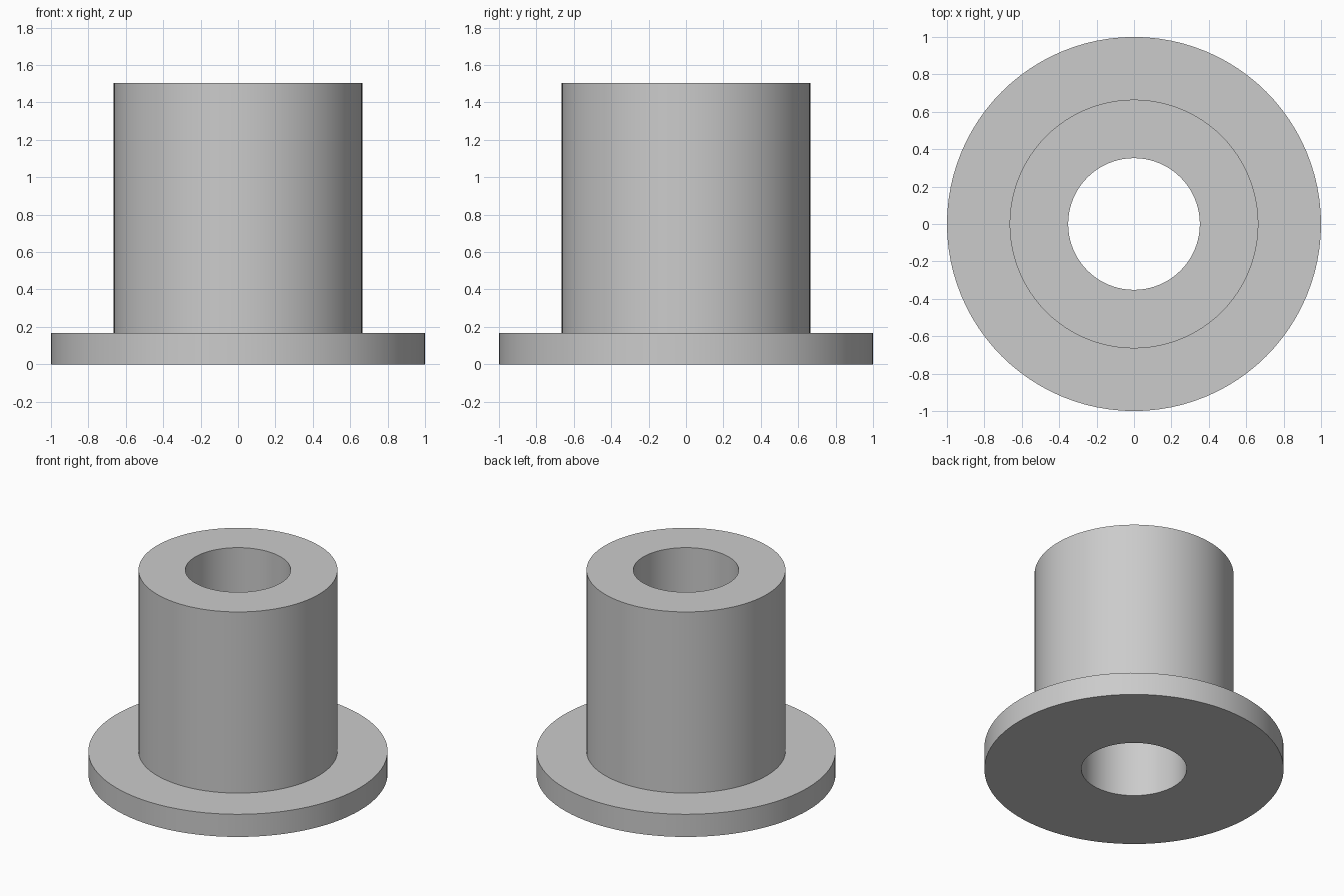
import bpy, bmesh, math

cube = bpy.data.objects.get("Cube")
if cube:
    bpy.data.objects.remove(cube, do_unlink=True)

SIDES = 96
FLANGE_R, SLEEVE_R, BORE_R = 1.0, 0.665, 0.352
FLANGE_H, HEIGHT = 0.167, 1.503

# Plain grey material
grey = bpy.data.materials.new("plain_grey")
grey.use_nodes = True
colour = (0.6, 0.6, 0.6, 1)
grey.diffuse_color = colour
grey.node_tree.nodes["Principled BSDF"].inputs["Base Color"].default_value = colour

# Closed half-section of the flanged sleeve: radius, height
section = [(BORE_R, 0), (FLANGE_R, 0), (FLANGE_R, FLANGE_H),
           (SLEEVE_R, FLANGE_H), (SLEEVE_R, HEIGHT), (BORE_R, HEIGHT)]

# Revolve the section around the z axis
bm = bmesh.new()
verts = [bm.verts.new((r, 0, z)) for r, z in section]
edges = [bm.edges.new((a, b)) for a, b in zip(verts, verts[1:] + verts[:1])]
bmesh.ops.spin(bm, geom=verts + edges, cent=(0, 0, 0), axis=(0, 0, 1),
               angle=math.tau, steps=SIDES, use_merge=True)
bmesh.ops.remove_doubles(bm, verts=bm.verts, dist=0.0001)
bmesh.ops.recalc_face_normals(bm, faces=bm.faces)

mesh = bpy.data.meshes.new("flanged_bushing")
bm.to_mesh(mesh)
bm.free()
mesh.materials.append(grey)
bushing = bpy.data.objects.new("flanged_bushing", mesh)
bpy.context.collection.objects.link(bushing)

# Smooth round walls with crisp rims
bpy.ops.object.select_all(action="DESELECT")
bushing.select_set(True)
bpy.context.view_layer.objects.active = bushing
bpy.ops.object.shade_smooth_by_angle(angle=math.radians(30))
